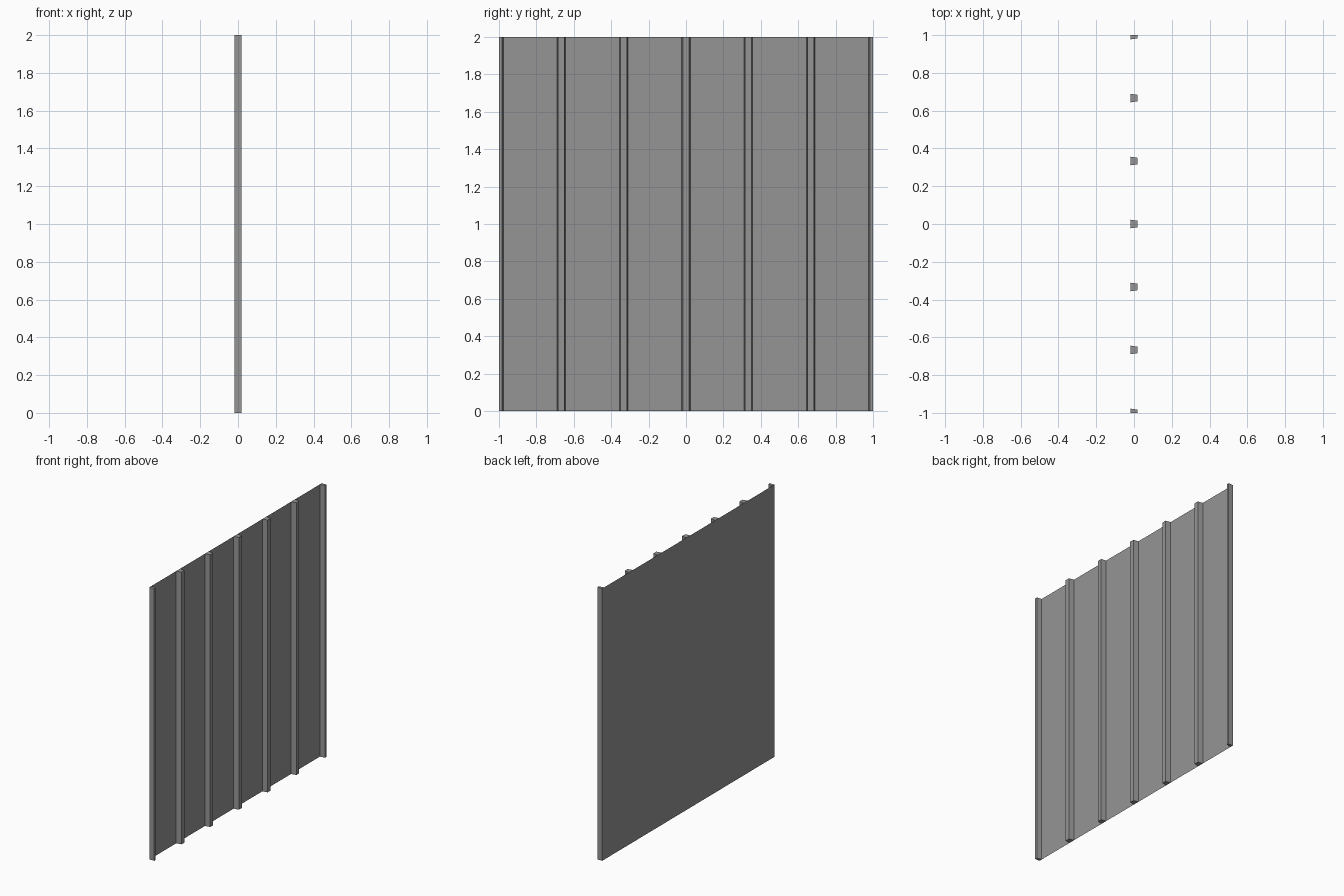
import bpy
import bmesh

cube = bpy.data.objects.get("Cube")
if cube:
    bpy.data.objects.remove(cube, do_unlink=True)

HALF = 1.0            # half width of the panel along y
HEIGHT = 2.0
DEPTH = 0.019         # half depth along x
BASE, TIP = 0.023, 0.017   # half widths of a rib at the sheet and at its crest
BAYS = 6

grey = bpy.data.materials.new("sheet_grey")
grey.use_nodes = True
colour = (0.3, 0.3, 0.3, 1)
grey.diffuse_color = colour
grey.node_tree.nodes["Principled BSDF"].inputs["Base Color"].default_value = colour


def extruded(name, profile, closed):
    """Raise an (x, y) profile to full height; closed profiles get end caps."""
    bm = bmesh.new()
    low = [bm.verts.new((x, y, 0)) for x, y in profile]
    high = [bm.verts.new((x, y, HEIGHT)) for x, y in profile]
    for i in range(len(profile) - 1):
        bm.faces.new((low[i], low[i + 1], high[i + 1], high[i]))
    if closed:
        bm.faces.new(low[::-1])
        bm.faces.new(high)
    mesh = bpy.data.meshes.new(name)
    bm.to_mesh(mesh)
    bm.free()
    mesh.materials.append(grey)
    obj = bpy.data.objects.new(name, mesh)
    bpy.context.collection.objects.link(obj)
    return obj


# Thin flat sheet, facing -x
extruded("flat_sheet", [(-DEPTH, HALF), (-DEPTH, -HALF)], False)

# Tapered vertical ribs, open against the sheet; the edge ones are cut in half
for i in range(BAYS + 1):
    y = -HALF + i * 2 * HALF / BAYS
    outline = [(-DEPTH, y - BASE), (DEPTH, y - TIP),
               (DEPTH, y + TIP), (-DEPTH, y + BASE)]
    outline = [(px, max(-HALF, min(HALF, py))) for px, py in outline]
    edge = i in (0, BAYS)
    extruded("edge_rib" if edge else "rib", outline, True)
